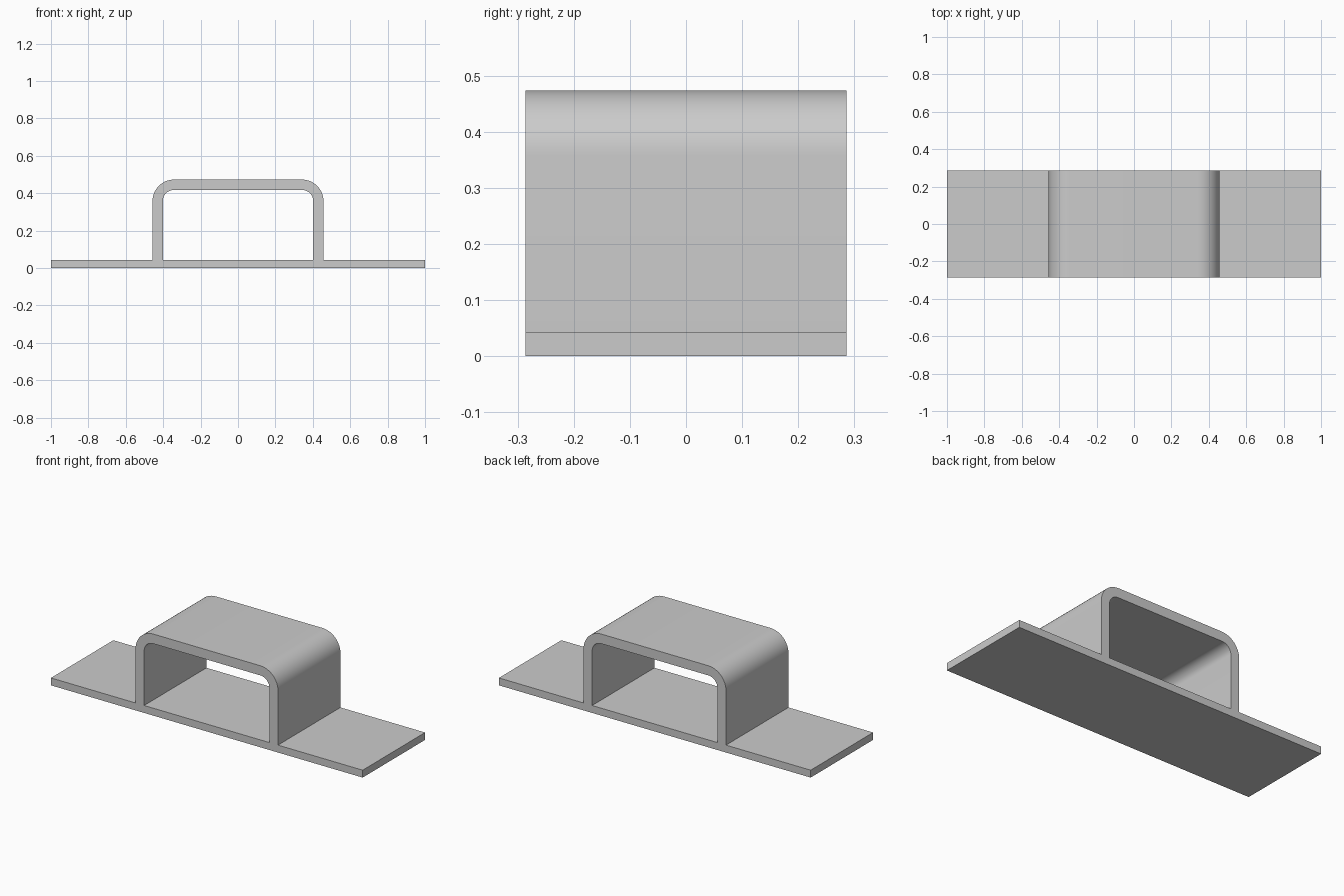
import bpy, bmesh
from math import sin, cos, pi, radians

cube = bpy.data.objects.get("Cube")
if cube:
    bpy.data.objects.remove(cube, do_unlink=True)

DEPTH = 0.572
PLATE = 0.043   # base plate thickness


def arch(half_width, top, radius, steps=12):
    """Arch outline from the right foot over the top to the left foot."""
    right = [(half_width, PLATE)]
    for i in range(steps + 1):
        a = pi / 2 * i / steps
        right.append((half_width - radius + radius * cos(a),
                      top - radius + radius * sin(a)))
    return right + [(-x, z) for x, z in reversed(right)]


# Cross-section: plate with arch outside, and the opening inside
outer = [(-1, 0), (1, 0), (1, PLATE)] + arch(0.457, 0.473, 0.115) + [(-1, PLATE)]
opening = arch(0.402, 0.417, 0.058)

bm = bmesh.new()
edges = []
for loop in (outer, opening):
    verts = [bm.verts.new((x, -DEPTH / 2, z)) for x, z in loop]
    edges += [bm.edges.new((v, verts[(i + 1) % len(verts)]))
              for i, v in enumerate(verts)]
bmesh.ops.triangle_fill(bm, edges=edges, use_beauty=True)

# Extrude the section from front to back
res = bmesh.ops.extrude_face_region(bm, geom=bm.faces[:], use_keep_orig=True)
back = [g for g in res["geom"] if isinstance(g, bmesh.types.BMVert)]
bmesh.ops.translate(bm, verts=back, vec=(0, DEPTH, 0))
bmesh.ops.recalc_face_normals(bm, faces=bm.faces[:])

mesh = bpy.data.meshes.new("clamp_bracket")
bm.to_mesh(mesh)
bm.free()
bracket = bpy.data.objects.new("clamp_bracket", mesh)
bpy.context.collection.objects.link(bracket)

# Plain grey
grey = bpy.data.materials.new("grey")
grey.use_nodes = True
grey.diffuse_color = (0.6, 0.6, 0.6, 1)
grey.node_tree.nodes["Principled BSDF"].inputs["Base Color"].default_value = (0.6, 0.6, 0.6, 1)
mesh.materials.append(grey)

# Smooth bends, sharp edges
bpy.context.view_layer.objects.active = bracket
bracket.select_set(True)
bpy.ops.object.shade_smooth_by_angle(angle=radians(30))
